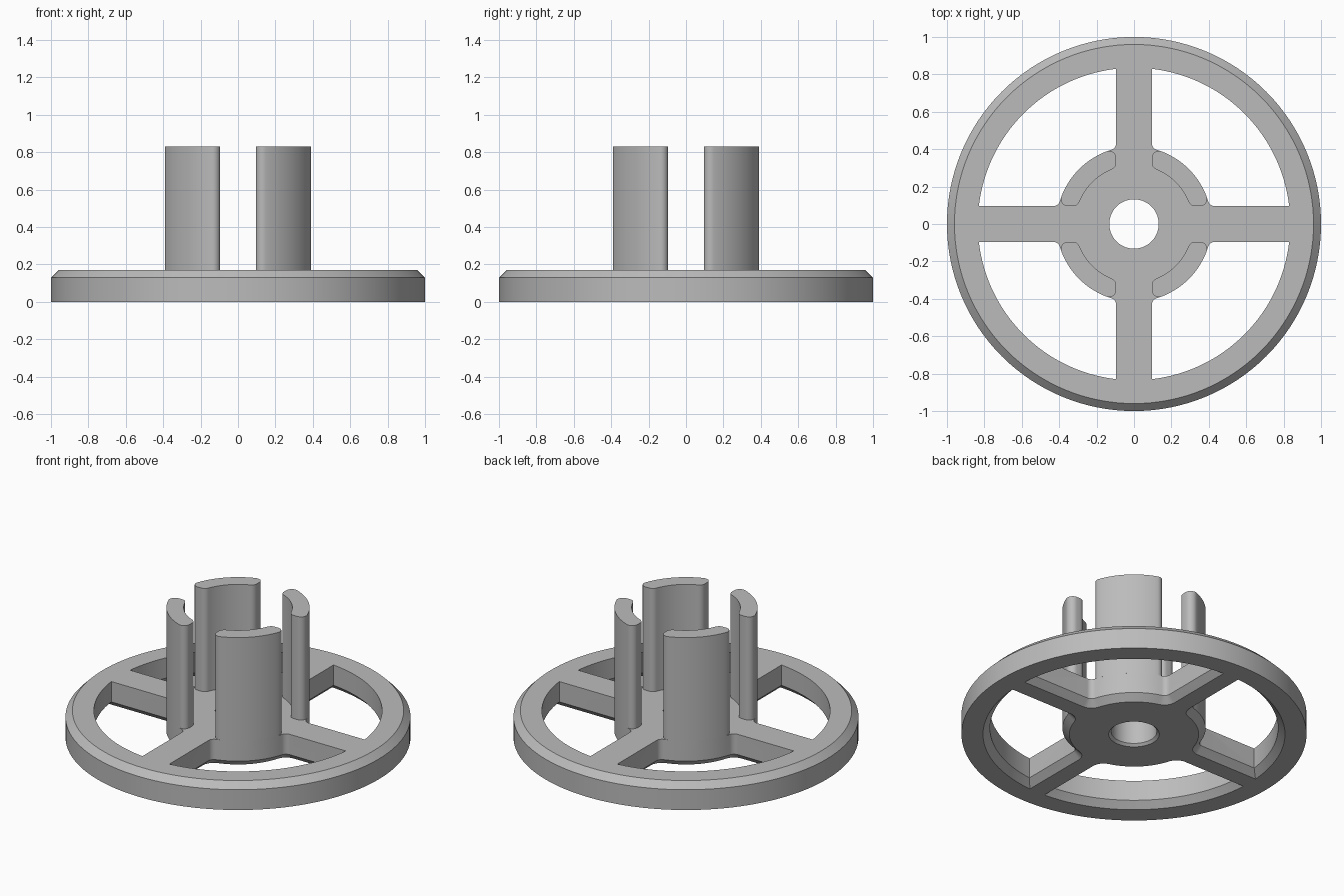
import bpy, bmesh
from math import sin, cos, pi, atan2, sqrt
from mathutils import Matrix

cube = bpy.data.objects.get("Cube")
if cube:
    bpy.data.objects.remove(cube, do_unlink=True)

# Main sizes
PLATE_H, POST_TOP = 0.17, 0.83
RIM_IN, HUB_R, POST_IN = 0.835, 0.415, 0.315
SPOKE_HALF, FILLET, CHAMFER, HOLE_R = 0.095, 0.038, 0.04, 0.132

grey = bpy.data.materials.new("plain_grey")
grey.use_nodes = True
colour = (0.5, 0.5, 0.5, 1)
grey.diffuse_color = colour
grey.node_tree.nodes["Principled BSDF"].inputs["Base Color"].default_value = colour


def arc(cx, cy, r, a0, a1, n):
    return [(cx + r * cos(a0 + (a1 - a0) * i / n), cy + r * sin(a0 + (a1 - a0) * i / n))
            for i in range(n + 1)]


def mirror_diagonal(half):
    """Close a half outline that starts and ends on the x = y diagonal."""
    return half + [(y, x) for x, y in reversed(half[1:-1])]


def window_outline(grow):
    """Opening between two spokes, enlarged evenly by grow."""
    rim, hub, side, f = RIM_IN + grow, HUB_R - grow, SPOKE_HALF - grow, FILLET + grow
    cy = side + f
    cx = sqrt((hub + f) ** 2 - cy ** 2)
    a = atan2(cy, cx)
    half = arc(0, 0, rim, pi / 4, atan2(side, sqrt(rim ** 2 - side ** 2)), 20)
    half += arc(cx, cy, f, -pi / 2, a - pi, 8)
    half += arc(0, 0, hub, a, pi / 4, 10)[1:]
    return mirror_diagonal(half)


def post_outline():
    """Curved wall with rounded ends."""
    cy = SPOKE_HALF + FILLET
    xo = sqrt((HUB_R - FILLET) ** 2 - cy ** 2)
    xi = sqrt((POST_IN + FILLET) ** 2 - cy ** 2)
    ao, ai = atan2(cy, xo), atan2(cy, xi)
    half = arc(0, 0, HUB_R, pi / 4, ao, 10)
    half += arc(xo, cy, FILLET, ao, -pi / 2, 8)[1:]
    half += arc(xi, cy, FILLET, -pi / 2, ai - pi, 8)
    half += arc(0, 0, POST_IN, ai, pi / 4, 10)[1:]
    return mirror_diagonal(half)


def bridge(bm, a, b):
    n = len(a)
    for i in range(n):
        bm.faces.new((a[i], a[(i + 1) % n], b[(i + 1) % n], b[i]))


def loft(bm, sections, turn=0.0):
    """Capped solid through (outline, height) sections."""
    rot = Matrix.Rotation(turn, 3, 'Z')
    rings = [[bm.verts.new(rot @ bm_point) for bm_point in
              (Matrix.Identity(3) @ v for v in to_vectors(pts, z))] for pts, z in sections]
    for a, b in zip(rings, rings[1:]):
        bridge(bm, a, b)
    bm.faces.new(rings[0])
    bm.faces.new(rings[-1])


def to_vectors(pts, z):
    from mathutils import Vector
    return [Vector((x, y, z)) for x, y in pts]


def finish(bm, name):
    bmesh.ops.recalc_face_normals(bm, faces=bm.faces)
    mesh = bpy.data.meshes.new(name)
    bm.to_mesh(mesh)
    bm.free()
    mesh.materials.append(grey)
    obj = bpy.data.objects.new(name, mesh)
    bpy.context.collection.objects.link(obj)
    return obj


def select_only(obj):
    bpy.ops.object.select_all(action='DESELECT')
    obj.select_set(True)
    bpy.context.view_layer.objects.active = obj


def smooth(obj):
    select_only(obj)
    bpy.ops.object.shade_smooth_by_angle(angle=pi / 6)


# Round plate with bevelled rim and centre bore, turned from a closed profile
profile = [(HOLE_R, PLATE_H), (1 - CHAMFER, PLATE_H), (1, PLATE_H - CHAMFER),
           (1, 0), (HOLE_R + 0.015, 0), (HOLE_R, 0.015)]
bm = bmesh.new()
rings = [[bm.verts.new((x, y, z)) for x, y in arc(0, 0, r, 0, 2 * pi, 128)[:-1]]
         for r, z in profile]
for i in range(len(rings)):
    bridge(bm, rings[i], rings[(i + 1) % len(rings)])
wheel = finish(bm, "spoked_base")

# Four openings, bevelled wider at the underside
bm = bmesh.new()
for k in range(4):
    loft(bm, [(window_outline(CHAMFER + 0.01), -0.01), (window_outline(0), CHAMFER),
              (window_outline(0), PLATE_H + 0.1)], k * pi / 2)
cutter = finish(bm, "opening_cutter")
cutter.hide_render = True
cut = wheel.modifiers.new("openings", 'BOOLEAN')
cut.operation = 'DIFFERENCE'
cut.solver = 'EXACT'
cut.object = cutter
select_only(wheel)
bpy.ops.object.modifier_apply(modifier=cut.name)
bpy.data.objects.remove(cutter, do_unlink=True)
smooth(wheel)

# Four curved posts standing on the hub
for k, side in enumerate(("back_left", "back_right", "front_right", "front_left")):
    bm = bmesh.new()
    loft(bm, [(post_outline(), PLATE_H), (post_outline(), POST_TOP)], k * pi / 2)
    smooth(finish(bm, side + "_post"))
